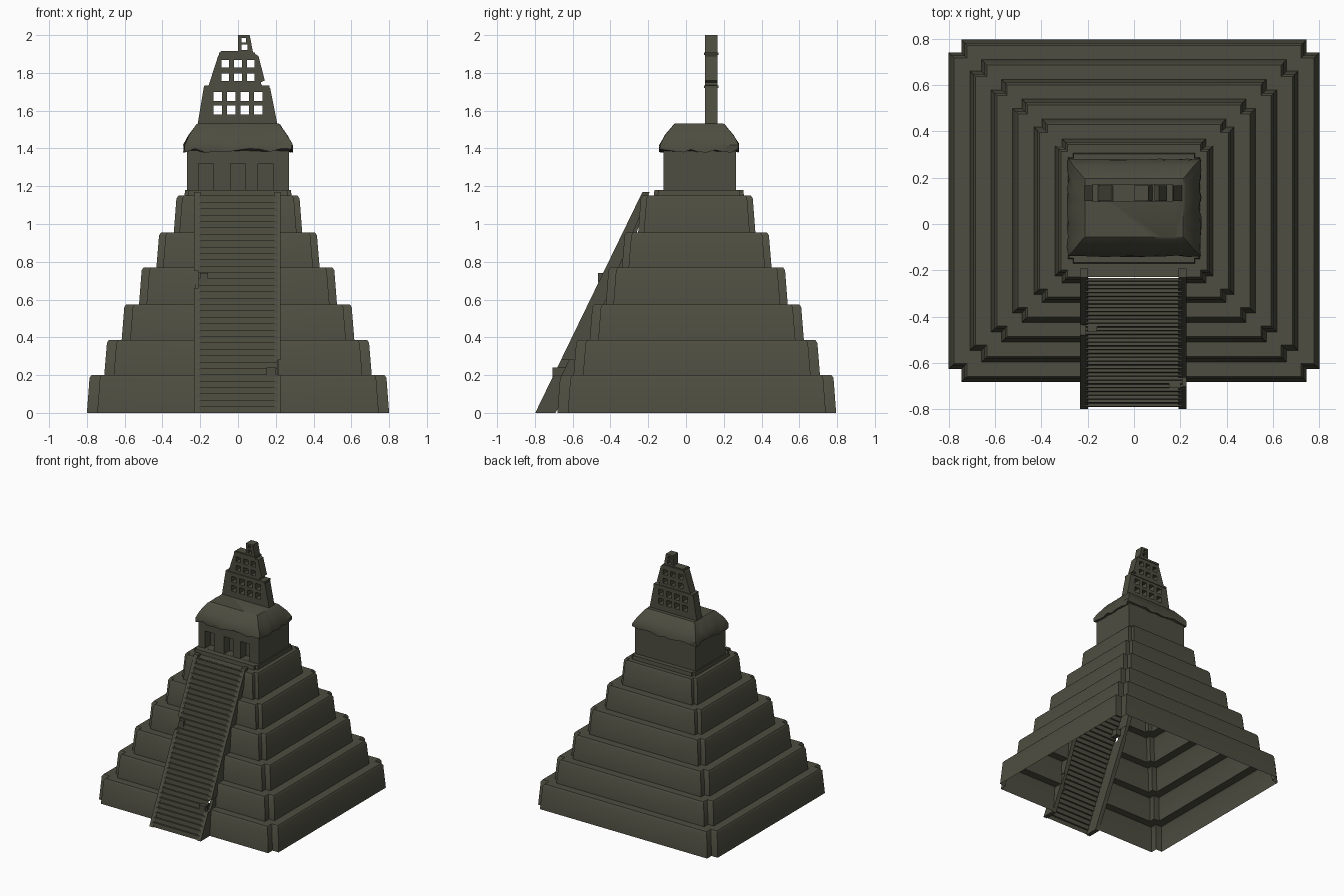
import bpy, bmesh, random
from mathutils import Vector

random.seed(4)
if "Cube" in bpy.data.objects:
    bpy.data.objects.remove(bpy.data.objects["Cube"])

stone = bpy.data.materials.new("weathered olive stone")
stone.use_nodes = True
COLOR = (0.075, 0.074, 0.052, 1)
stone.diffuse_color = COLOR
bsdf = stone.node_tree.nodes["Principled BSDF"]
bsdf.inputs["Base Color"].default_value = COLOR
bsdf.inputs["Roughness"].default_value = 0.9


def finish(name, bm, normals=True):
    if normals:
        bmesh.ops.recalc_face_normals(bm, faces=bm.faces)
    mesh = bpy.data.meshes.new(name)
    bm.to_mesh(mesh)
    bm.free()
    mesh.materials.append(stone)
    obj = bpy.data.objects.new(name, mesh)
    bpy.context.collection.objects.link(obj)
    return obj


def smooth(obj):
    bpy.ops.object.select_all(action='DESELECT')
    obj.select_set(True)
    bpy.context.view_layer.objects.active = obj
    bpy.ops.object.shade_smooth_by_angle(angle=0.6)


def loft(bm, rings, bottom=False):
    """Skin closed rings of points, closing the top."""
    loops = [[bm.verts.new(p) for p in ring] for ring in rings]
    for low, high in zip(loops, loops[1:]):
        n = len(low)
        for i in range(n):
            j = (i + 1) % n
            bm.faces.new((low[i], low[j], high[j], high[i]))
    bm.faces.new(loops[-1])
    if bottom:
        bm.faces.new(loops[0][::-1])


def prism(bm, outline, axis, a, b):
    """Extrude a 2D outline along x (outline = y, z) or y (outline = x, z)."""
    def place(p, d):
        return (d, p[0], p[1]) if axis == 'x' else (p[0], d, p[1])
    loft(bm, [[place(p, a) for p in outline], [place(p, b) for p in outline]], True)


def box(bm, x0, x1, y0, y1, z0, z1):
    prism(bm, [(x0, z0), (x1, z0), (x1, z1), (x0, z1)], 'y', y0, y1)


def notched(hx, hy, notch, z, cy=0.057):
    """Rectangle with a square notch in each corner."""
    a, b = hx - notch, hy - notch
    pts = [(hx, -b), (hx, b), (a, b), (a, hy), (-a, hy), (-a, b),
           (-hx, b), (-hx, -b), (-a, -b), (-a, -hy), (a, -hy), (a, -b)]
    return [(x, y + cy, z) for x, y in pts]


def cut(obj, boxes):
    bm = bmesh.new()
    for b in boxes:
        box(bm, *b)
    cutter = finish(obj.name + "_cutter", bm)
    cutter.hide_render = True
    cutter.hide_viewport = True
    mod = obj.modifiers.new("openings", 'BOOLEAN')
    mod.operation = 'DIFFERENCE'
    mod.solver = 'EXACT'
    mod.object = cutter
    bpy.context.view_layer.update()
    evaluated = obj.evaluated_get(bpy.context.evaluated_depsgraph_get())
    mesh = bpy.data.meshes.new_from_object(evaluated)
    obj.modifiers.clear()
    obj.data = mesh
    bpy.data.objects.remove(cutter)


# Six stepped terraces as one hollow shell, open underneath
TOPS = [0, 0.2, 0.385, 0.575, 0.77, 0.955, 1.15]
rings = []
for i in range(6):
    hx, hy, n = 0.80 - 0.092 * i, 0.738 - 0.0855 * i, 0.055 - 0.005 * i
    z0, z1 = TOPS[i], TOPS[i + 1]
    rings += [notched(hx, hy, n, z0),
              notched(hx - 0.014, hy - 0.014, n, z1 - 0.015),
              notched(hx - 0.024, hy - 0.024, n, z1)]
bm = bmesh.new()
loft(bm, rings)
bmesh.ops.recalc_face_normals(bm, faces=bm.faces)
# Open the front where the stairway runs
HALF = 0.21
for side in (-HALF, HALF):
    bmesh.ops.bisect_plane(bm, geom=bm.verts[:] + bm.edges[:] + bm.faces[:],
                           plane_co=(side, 0, 0), plane_no=(1, 0, 0))
gap = [f for f in bm.faces if abs(f.calc_center_median().x) < HALF - 0.01
       and f.calc_center_median().y < -0.2]
bmesh.ops.delete(bm, geom=gap, context='FACES')
smooth(finish("terraces", bm, False))


# Stairway: a thin sheet of steps
def ramp_y(z):
    return -0.79 + z * 0.485


STEPS = 34
RISE = 1.15 / STEPS
profile = []
for i in range(STEPS):
    profile += [(ramp_y(i * RISE), i * RISE), (ramp_y(i * RISE) + 0.003, (i + 1) * RISE)]
profile.append((ramp_y(1.15), 1.15))
bm = bmesh.new()
rows = [[bm.verts.new((x, y, z)) for x in (-0.21, 0.21)] for y, z in profile]
for low, high in zip(rows, rows[1:]):
    # A few steps are missing beside the broken edges
    bm.faces.new((low[0], low[1], high[1], high[0]))
finish("stair_steps", bm, False)

# Sloping side walls of the stairway, each with one broken gap
bm = bmesh.new()
for x0, x1, spans in ((-0.232, -0.198, ((0, 0.66), (0.75, 1.17))),
                      (0.192, 0.226, ((0, 0.2), (0.28, 1.17)))):
    for z0, z1 in spans:
        inner = 0.10
        prism(bm, [(ramp_y(z0) - 0.008, z0), (ramp_y(z0) + inner, z0),
                   (ramp_y(z1) + min(inner, 0.03 if z1 > 1.1 else inner), z1),
                   (ramp_y(z1) - 0.008, z1)], 'x', x0, x1)
# Slabs bridging the broken gaps, set slightly back
for x0, x1, z0, z1 in ((-0.225, -0.2, 0.66, 0.75), (0.195, 0.218, 0.2, 0.28)):
    prism(bm, [(ramp_y(z0) + 0.035, z0), (ramp_y(z0) + 0.1, z0),
               (ramp_y(z1) + 0.1, z1), (ramp_y(z1) + 0.035, z1)], 'x', x0, x1)
# Loose stones beside the gaps
for x0, x1, z in ((-0.2, -0.16, 0.69), (0.15, 0.2, 0.19)):
    box(bm, x0, x1, ramp_y(z) - 0.01, ramp_y(z) + 0.06, z, z + 0.05)
finish("stair_side_walls", bm)

# Low platform under the temple
bm = bmesh.new()
loft(bm, [notched(0.285, 0.24, 0.02, 1.14, 0.068), notched(0.28, 0.235, 0.02, 1.18, 0.068)])
finish("temple_platform", bm)

# Temple room with three doorways
bm = bmesh.new()
box(bm, -0.27, 0.27, -0.12, 0.265, 1.17, 1.40)
temple = finish("temple_room", bm)
cut(temple, [(x - 0.04, x + 0.04, -0.2, -0.05, 1.181, 1.32) for x in (-0.17, 0, 0.145)])


# Sloped roof with worn eaves
def worn_ring(hx, hy, z, wear, count=10):
    corners = [Vector(c) for c in ((-hx, -hy), (hx, -hy), (hx, hy), (-hx, hy))]
    pts = []
    for a, b in zip(corners, corners[1:] + corners[:1]):
        for k in range(count):
            p = a.lerp(b, k / count)
            pts.append((p.x * (1 + random.uniform(-wear, wear)),
                        p.y * (1 + random.uniform(-wear, wear)) + 0.07,
                        z + random.uniform(-wear, wear) * 0.5))
    return pts


bm = bmesh.new()
loft(bm, [worn_ring(0.262, 0.185, 1.385, 0.0), worn_ring(0.285, 0.208, 1.39, 0.025),
          worn_ring(0.285, 0.208, 1.415, 0.02), worn_ring(0.262, 0.183, 1.465, 0.01),
          worn_ring(0.222, 0.136, 1.525, 0.004), worn_ring(0.212, 0.126, 1.533, 0.0)], True)
smooth(finish("temple_roof", bm))

# Tall pierced roof comb with a broken top
bm = bmesh.new()
prism(bm, [(-0.215, 1.52), (0.21, 1.52), (0.17, 1.72), (0.125, 1.735), (0.12, 1.75),
           (0.142, 1.76), (0.108, 1.89), (0.08, 1.905), (0.062, 2.0), (0, 2.0), (0, 1.915),
           (-0.09, 1.915), (-0.105, 1.89), (-0.155, 1.735), (-0.18, 1.73)], 'y', 0.10, 0.167)
comb = finish("roof_comb", bm)
windows = [(x - 0.022, x + 0.022, 0, 0.3, z, z + 0.047)
           for x in (-0.108, -0.036, 0.036, 0.108) for z in (1.58, 1.652)]
windows += [(x - 0.02, x + 0.02, 0, 0.3, z, z + 0.04)
            for x in (-0.068, 0, 0.068) for z in (1.757, 1.828)]
windows += [(0.018, 0.05, 0, 0.3, 1.922, 1.95), (0.018, 0.042, 0, 0.3, 1.962, 1.986)]
cut(comb, windows)

# Ledges that mark the two stages of the comb
bm = bmesh.new()
for half, z in ((0.178, 1.72), (0.1, 1.895)):
    box(bm, -half, half - 0.01, 0.094, 0.173, z, z + 0.014)
finish("comb_ledges", bm)
